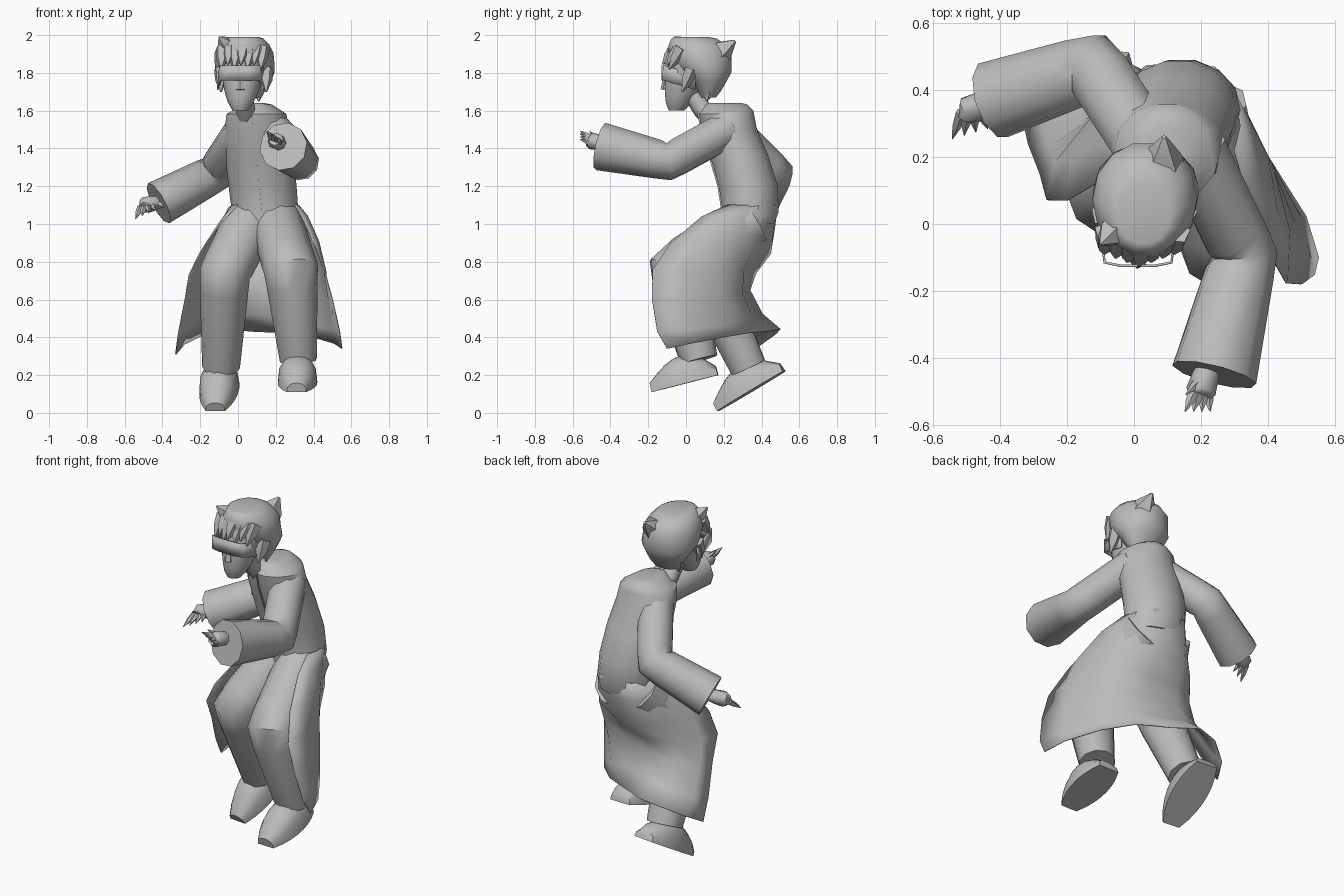
import bpy, bmesh, math
from mathutils import Vector

default_cube = bpy.data.objects.get("Cube")
if default_cube:
    bpy.data.objects.remove(default_cube, do_unlink=True)

colour = (.5, .5, .5, 1)
grey = bpy.data.materials.new("plain_grey")
grey.use_nodes = True
grey.diffuse_color = colour
grey.node_tree.nodes["Principled BSDF"].inputs["Base Color"].default_value = colour


def spline(points, steps):
    """Smooth curve through points of any dimension."""
    points = [Vector(point) for point in points]
    padded = [points[0]] + points + [points[-1]]
    curve = []
    for before, start, end, after in zip(padded, padded[1:], padded[2:], padded[3:]):
        for step in range(steps):
            t = step / steps
            leaving = start + (end - before) * t / 2
            arriving = end - (after - start) * (1 - t) / 2
            curve.append(leaving + (arriving - leaving) * t * t * (3 - 2 * t))
    return curve + [points[-1]]


def loft(name, rings, closed=True, thickness=0, crease=50):
    """Skin equally long point rings; closed rings also get end caps."""
    bm = bmesh.new()
    rows = [[bm.verts.new(point) for point in ring] for ring in rings]
    count = len(rows[0])
    for lower, upper in zip(rows, rows[1:]):
        for i in range(count if closed else count - 1):
            j = (i + 1) % count
            bm.faces.new((lower[i], lower[j], upper[j], upper[i]))
    if closed:
        bm.faces.new(rows[0][::-1])
        bm.faces.new(rows[-1])
    bmesh.ops.recalc_face_normals(bm, faces=bm.faces[:])
    mesh = bpy.data.meshes.new(name)
    bm.to_mesh(mesh)
    bm.free()
    mesh.materials.append(grey)
    part = bpy.data.objects.new(name, mesh)
    bpy.context.collection.objects.link(part)
    if thickness:
        solid = part.modifiers.new("thickness", "SOLIDIFY")
        solid.thickness = thickness
        solid.offset = 0
    bpy.ops.object.select_all(action="DESELECT")
    part.select_set(True)
    bpy.context.view_layer.objects.active = part
    bpy.ops.object.shade_smooth_by_angle(angle=math.radians(crease))


def circle(sides):
    turns = [math.tau * i / sides for i in range(sides)]
    return [(math.cos(turn), math.sin(turn)) for turn in turns]


def stack(name, layers, sides=14):
    """Loft level ovals given as height, centre x, centre y, radius x, radius y."""
    loft(name, [[(cx + rx * c, cy + ry * s, z) for c, s in circle(sides)]
                for z, cx, cy, rx, ry in layers])


def tube(name, path, sides=8):
    """Tapered tube along points given as x, y, z, radius."""
    centres = [Vector(point[:3]) for point in path]
    side = None
    rings = []
    for i, centre in enumerate(centres):
        before = centres[max(i - 1, 0)]
        after = centres[min(i + 1, len(centres) - 1)]
        tangent = (after - before).normalized()
        side = side or tangent.orthogonal()
        side = (side - tangent * side.dot(tangent)).normalized()
        other = tangent.cross(side)
        rings.append([centre + (side * c + other * s) * path[i][3]
                      for c, s in circle(sides)])
    loft(name, rings)


def limb(name, start, joint, end):
    """Two straight sections with a short rounded bend between them."""
    start, joint, end = Vector(start), Vector(joint), Vector(end)
    tube(name, [start, joint + (start - joint) / 6, joint,
                joint + (end - joint) / 6, end], 10)


def taper(name, base, tip, radius, sides=5):
    """Pointed lock, finger or nose from base to tip."""
    base, tip = Vector(base), Vector(tip)
    middle = (base + tip) / 2
    tube(name, [(*base, radius), (*middle, radius * .8), (*tip, radius * .1)], sides)


def shoe(name, heel, toe):
    """Domed shoe on a flat sole, rounded at heel and toe."""
    heel, toe = Vector(heel), Vector(toe)
    along = toe - heel
    across = along.cross(Vector((0, 0, 1))).normalized()
    up = across.cross(along).normalized()
    rings = []
    for step in range(8):
        t = step / 7
        width = .105 * math.sin(math.pi * (.15 + .75 * t)) ** .6
        height = .05 + .1 * math.sin(math.pi * t ** .9)
        arc = [math.pi * k / 8 for k in range(9)]
        rings.append([heel + along * t + across * width * math.cos(a)
                      + up * height * max(0, math.sin(a)) ** .7 for a in arc])
    loft(name, rings)


def hand(side, wrist, knuckle, reach, spread):
    """Palm with four fanned fingers and a thumb."""
    wrist, knuckle = Vector(wrist), Vector(knuckle)
    reach, spread = Vector(reach), Vector(spread)
    middle = (wrist + knuckle) / 2
    tube(side + "_palm", [(*wrist, .03), (*middle, .04), (*knuckle, .045),
                          (*(knuckle + reach / 4), .035)])
    for i in range(4):
        fan = spread * (i - 1.5)
        taper(side + "_finger", knuckle + fan / 2, knuckle + reach + fan, .018)
    taper(side + "_thumb", middle, middle + reach + spread * 2, .02)


# Coat body, leaning forward over the hips
torso = spline([(1, .15, .33, .17, .14), (1.2, .13, .33, .18, .16),
                (1.5, .1, .23, .17, .15), (1.6, .1, .22, .13, .14),
                (1.64, .09, .21, .05, .09)], 2)
stack("coat_body", torso)
tube("coat_front_edge", [(cx - .02, cy - ry, z, .005)
                         for z, cx, cy, rx, ry in torso[1:-1]], 4)

# Open coat skirt, rows from waist to hem, each running from left to right front
waist = [(.3, .22, 1.1), (.3, .39, 1.1), (.14, .48, 1.1), (-.02, .39, 1.1), (0, .22, 1.1)]
thigh = [(.4, -.08, .9), (.4, .2, .9), (.18, .42, .85), (-.1, .35, .85), (-.2, .07, .85)]
knee = [(.5, -.18, .6), (.4, .2, .6), (.15, .3, .66), (-.15, .31, .62), (-.28, .15, .6)]
hem = [(.55, -.1, .34), (.4, .2, .4), (.1, .42, .43), (-.17, .48, .42), (-.33, .31, .31)]
columns = zip(*[spline(row, 2) for row in (waist, thigh, knee, hem)])
loft("coat_skirt", [spline(column, 2) for column in columns],
     closed=False, thickness=.006, crease=70)

# Trouser legs and sleeves, each from body to joint to open end
limb("left_leg", (.2, .35, 1.02, .14), (.28, -.06, .76, .145), (.32, .07, .28, .1))
limb("right_leg", (.07, .35, 1.02, .14), (-.07, .1, .74, .135), (-.09, .33, .24, .1))
limb("left_sleeve", (.18, .22, 1.5, .1), (.33, -.09, 1.33, .1), (.24, -.45, 1.41, .13))
limb("right_sleeve", (.03, .24, 1.5, .1), (-.12, .47, 1.27, .1), (-.42, .37, 1.11, .12))

# Shoes
shoe("left_shoe", (.32, .17, .2), (.31, -.18, .11))
shoe("right_shoe", (-.08, .52, .22), (-.12, .17, .01))

# Hands
hand("left", (.23, -.4, 1.42), (.2, -.5, 1.44), (-.01, -.06, .03), (-.025, 0, .015))
hand("right", (-.4, .38, 1.12), (-.49, .34, 1.1), (0, -.07, -.05), (.035, .01, .015))

# Neck and face, the face widening from the chin by a sine rule
tube("neck", [(.05, .16, 1.55, .06), (.04, .09, 1.6, .05), (.03, .04, 1.68, .05)])
face = []
for step in range(9):
    t = step / 8
    radius = .04 + .08 * math.sin(math.pi / 2 * t) ** .7
    face.append((1.6 + .3 * t, .012 + .02 * t, .09 * t - .05, radius, radius * 1.05))
stack("face", face)
taper("nose", (.013, -.11, 1.71), (.015, -.1, 1.8), .025)

# Wraparound visor, mirrored about the face centre
half_plan = [(.05, -.125, 0), (.1, -.115, 0), (.12, .05, .05)]
plan = [(-x, y, drop) for x, y, drop in reversed(half_plan)] + half_plan
loft("visor", [[(x + .012, y, level - drop) for x, y, drop in plan]
               for level in (1.76, 1.84)], closed=False, thickness=.008, crease=20)

# Hair cap
stack("hair", spline([(1.67, .05, .12, .07, .04), (1.76, .04, .12, .135, .1),
                      (1.85, .035, .085, .158, .16), (1.95, .03, .06, .135, .155),
                      (1.99, .03, .03, .08, .09)], 2))

# Fringe, nape locks, side locks and tufts
for i in range(7):
    x = .035 * i - .08
    bow = .012 * abs(i - 3)
    taper("fringe_lock", (x, bow - .06, 1.93), (x - .01, bow - .125, 1.82 + .025 * (i % 2)), .04)
for x in (-.03, .04, .11):
    taper("nape_lock", (x, .14, 1.77), (x, .11, 1.65), .045)
for x in (-.09, .15):
    taper("side_lock", (x, .03, 1.82), (x, -.02, 1.7), .04)
taper("front_tuft", (-.05, -.01, 1.93), (-.1, -.06, 1.99), .05)
taper("back_tuft", (.08, .13, 1.87), (.09, .26, 1.97), .08)
